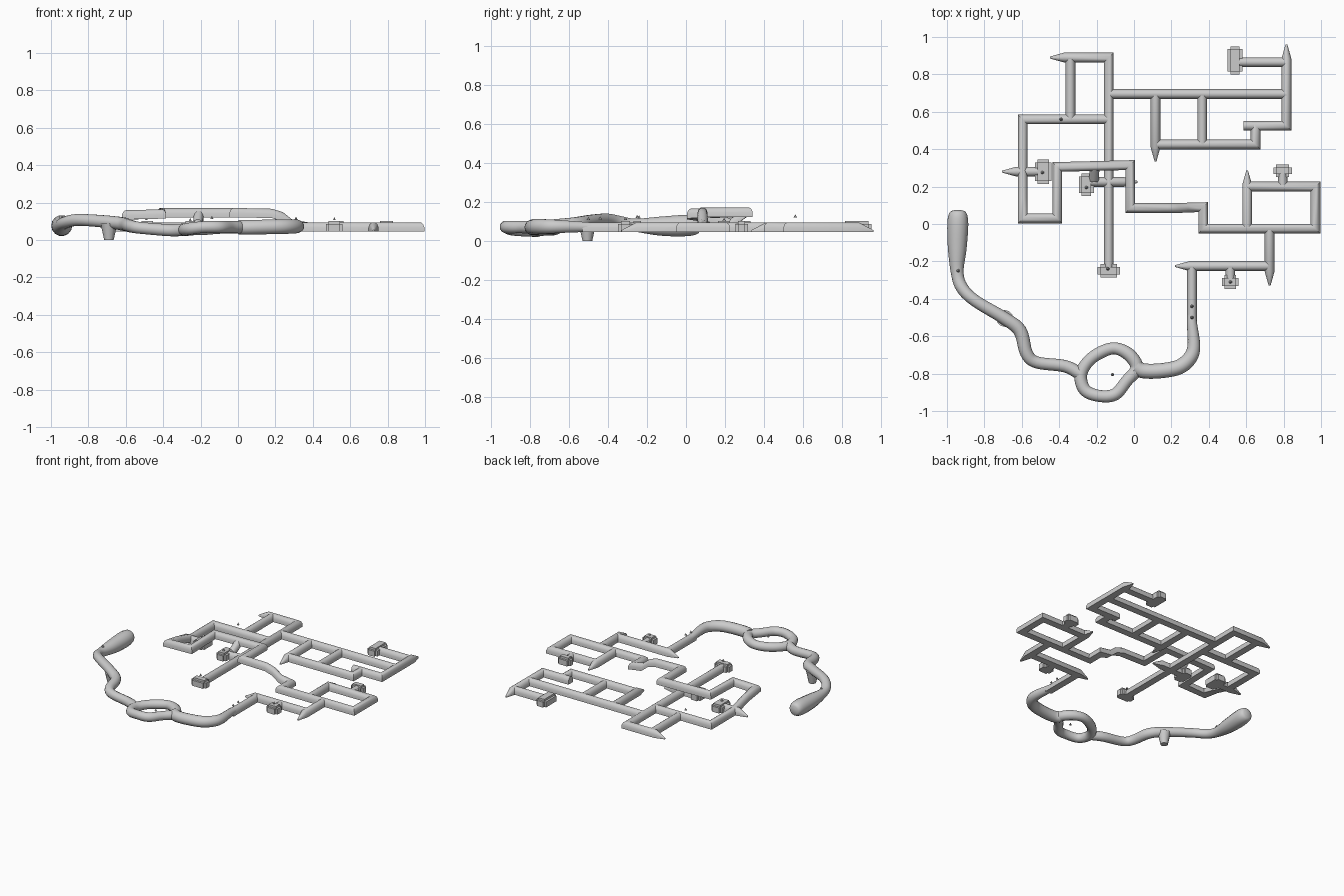
import bpy, bmesh, math
from mathutils import Vector

if "Cube" in bpy.data.objects:
    bpy.data.objects.remove(bpy.data.objects["Cube"], do_unlink=True)

stone = bpy.data.materials.new("light grey stone")
stone.use_nodes = True
GREY = (0.6, 0.6, 0.6, 1)
stone.diffuse_color = GREY
stone.node_tree.nodes["Principled BSDF"].inputs["Base Color"].default_value = GREY

FLOOR, R = 0.045, 0.026
ARCH = [(-1, 0), (-1, 0.9), (-0.75, 1.55), (-0.3, 1.9),
        (0.3, 1.9), (0.75, 1.55), (1, 0.9), (1, 0)]
ROUND = [(math.cos(-a * math.tau / 14), 1 + math.sin(-a * math.tau / 14)) for a in range(14)]


def finish(bm, name, angle=40):
    bmesh.ops.recalc_face_normals(bm, faces=bm.faces)
    mesh = bpy.data.meshes.new(name)
    bm.to_mesh(mesh)
    bm.free()
    mesh.materials.append(stone)
    obj = bpy.data.objects.new(name, mesh)
    bpy.context.collection.objects.link(obj)
    bpy.ops.object.select_all(action='DESELECT')
    obj.select_set(True)
    bpy.context.view_layer.objects.active = obj
    bpy.ops.object.shade_smooth_by_angle(angle=math.radians(angle))
    return obj


def sweep(name, points, profile, closed=False):
    """Sweep an upright profile along (x, y, floor z, half width) points, mitred at corners."""
    bm = bmesh.new()
    rings, n = [], len(points)
    for i, (x, y, z, r) in enumerate(points):
        here = Vector((x, y))
        before = Vector(points[i - 1][:2]) if i or closed else None
        after = Vector(points[(i + 1) % n][:2]) if i < n - 1 or closed else None
        d1 = (here - before).normalized() if before else (after - here).normalized()
        d2 = (after - here).normalized() if after else d1
        d = (d1 + d2).normalized()
        side = Vector((d.y, -d.x)) / max(d.dot(d1), 0.6)
        rings.append([bm.verts.new((x + side.x * r * u, y + side.y * r * u, z + r * v))
                      for u, v in profile])
    m = len(profile)
    for i in range(n if closed else n - 1):
        a, b = rings[i], rings[(i + 1) % n]
        for j in range(m):
            k = (j + 1) % m
            bm.faces.new((a[j], a[k], b[k], b[j]))
    if not closed:
        bm.faces.new(rings[0])
        bm.faces.new(rings[-1])
    return finish(bm, name)


def tunnel(name, *pts, tip=False):
    """Cut tunnel with an arched roof; tip=True tapers the last end to a point."""
    path = [(*p, FLOOR, R) if len(p) == 2 else (*p, R) for p in pts]
    if tip:
        end, prev = Vector(path[-1][:2]), Vector(path[-2][:2])
        neck = end + (prev - end).normalized() * 0.075
        path[-1] = (*neck, FLOOR, R)
        path.append((*end, FLOOR, 0.005))
    return sweep(name, path, ARCH)


def spline(pts, closed=False, steps=5):
    """Smooth the points with a Catmull-Rom curve."""
    n, out = len(pts), []
    for i in range(n if closed else n - 1):
        ids = [i - 1, i, i + 1, i + 2]
        ids = [k % n if closed else min(max(k, 0), n - 1) for k in ids]
        p0, p1, p2, p3 = (Vector(pts[k]) for k in ids)
        for s in range(steps):
            t = s / steps
            out.append(tuple(0.5 * (2 * p1 + (p2 - p0) * t + (2 * p0 - 5 * p1 + 4 * p2 - p3) * t ** 2
                                    + (3 * p1 - p0 - 3 * p2 + p3) * t ** 3)))
    return out if closed else out + [tuple(pts[-1])]


def cave(name, pts, closed=False):
    """Natural cave passage from (x, y, centre z, radius) points."""
    path = [(x, y, z - r, r) for x, y, z, r in spline(pts, closed)]
    return sweep(name, path, ROUND, closed)


def chamber(name, x, y, w, d):
    bm = bmesh.new()
    bmesh.ops.create_cube(bm, size=1)
    for v in bm.verts:
        v.co = (x + v.co.x * w, y + v.co.y * d, FLOOR + (v.co.z + 0.5) * 0.056)
    roof = [e for e in bm.edges if any(v.co.z > 0.07 for v in e.verts)]
    bmesh.ops.bevel(bm, geom=roof, offset=0.015, segments=2, affect='EDGES')
    return finish(bm, name)


# Northern mine
tunnel("main_shaft", (-0.135, -0.25), (-0.135, 0.89), (-0.45, 0.89), tip=True)
tunnel("north_west_link", (-0.34, 0.89), (-0.34, 0.56))
tunnel("east_gallery", (-0.135, 0.695), (0.815, 0.695))
tunnel("gallery_spur", (0.115, 0.695), (0.115, 0.335), tip=True)
tunnel("gallery_link", (0.365, 0.695), (0.365, 0.425))
tunnel("east_loop", (0.115, 0.425), (0.65, 0.425), (0.65, 0.525),
       (0.815, 0.525), (0.815, 0.96), tip=True)
tunnel("loop_stub", (0.66, 0.525), (0.585, 0.525))
tunnel("north_east_branch", (0.815, 0.865), (0.54, 0.865))
tunnel("west_spur", (-0.48, 0.28), (-0.705, 0.28), tip=True)
tunnel("crossing_spur", (-0.255, 0.225), (0.02, 0.225), tip=True)

# Raised passage climbing over the main shaft and down to the east
HIGH = 0.122
tunnel("raised_passage", (-0.135, 0.56), (-0.595, 0.56), (-0.595, 0.3), (-0.595, 0.14, 0.09),
       (-0.595, 0.03, 0.11), (-0.41, 0.03, 0.115), (-0.41, 0.305, HIGH), (-0.02, 0.315, HIGH),
       (-0.02, 0.085, HIGH), (0.18, 0.085, 0.118), (0.24, 0.085, 0.1), (0.29, 0.088, 0.06),
       (0.37, 0.09), (0.37, -0.025), (0.97, -0.025), (0.97, 0.2), (0.605, 0.2))
tunnel("raised_link", (-0.21, 0.31, HIGH), (-0.215, 0.225, 0.06))

# Eastern mine
tunnel("east_spur", (0.605, -0.025), (0.605, 0.285), tip=True)
tunnel("east_chamber_stub", (0.795, 0.2), (0.795, 0.28))
tunnel("south_spur", (0.725, -0.025), (0.725, -0.33), tip=True)
tunnel("south_gallery", (0.725, -0.225), (0.22, -0.225), tip=True)
tunnel("south_chamber_stub", (0.515, -0.225), (0.515, -0.3))
tunnel("cave_entry", (0.31, -0.225), (0.31, -0.53))

# Chambers
for spot, x, y, w, d in [("north_east", 0.54, 0.875, 0.08, 0.15), ("west", -0.485, 0.28, 0.09, 0.13),
                         ("middle", -0.255, 0.21, 0.08, 0.12), ("shaft", -0.135, -0.25, 0.12, 0.07),
                         ("east", 0.795, 0.285, 0.1, 0.065), ("south", 0.515, -0.31, 0.09, 0.075)]:
    chamber(spot + "_chamber", x, y, w, d)

# Natural caves in the south west
cave("winding_cave", [
    (-0.942, 0.075, 0.08, 0.015), (-0.942, 0.06, 0.08, 0.045), (-0.942, 0, 0.078, 0.056),
    (-0.945, -0.13, 0.075, 0.05), (-0.945, -0.26, 0.08, 0.034), (-0.92, -0.34, 0.095, 0.033),
    (-0.85, -0.41, 0.108, 0.032), (-0.7, -0.5, 0.098, 0.034), (-0.61, -0.57, 0.085, 0.036),
    (-0.575, -0.69, 0.075, 0.034), (-0.52, -0.74, 0.065, 0.032), (-0.37, -0.76, 0.053, 0.033),
    (-0.29, -0.8, 0.055, 0.034)])
cave("ring_cave", [
    (-0.285, -0.81, 0.055, 0.034), (-0.245, -0.735, 0.057, 0.032), (-0.175, -0.685, 0.06, 0.033),
    (-0.1, -0.665, 0.065, 0.032), (-0.025, -0.7, 0.068, 0.035), (0.015, -0.77, 0.068, 0.034),
    (-0.04, -0.84, 0.07, 0.032), (-0.1, -0.91, 0.07, 0.033), (-0.18, -0.92, 0.07, 0.032),
    (-0.26, -0.89, 0.06, 0.033)], closed=True)
cave("east_cave", [
    (0.01, -0.765, 0.068, 0.04), (0.05, -0.785, 0.068, 0.04), (0.14, -0.785, 0.07, 0.04),
    (0.24, -0.765, 0.072, 0.04), (0.3, -0.715, 0.073, 0.038), (0.32, -0.65, 0.073, 0.034),
    (0.31, -0.53, 0.071, 0.027), (0.31, -0.48, 0.07, 0.024)])


def cone(name, x, y, z, r1, r2, depth, sides):
    bm = bmesh.new()
    bmesh.ops.create_cone(bm, cap_ends=True, segments=sides, radius1=r1, radius2=r2, depth=depth)
    bmesh.ops.translate(bm, verts=bm.verts, vec=(x, y, z))
    return finish(bm, name)


# Pit hanging below the winding cave
cone("cave_pit", -0.69, -0.505, 0.045, 0.025, 0.045, 0.09, 12)

# Small markers floating above the passages
for x, y, z in [(-0.49, 0.275, 0.115), (-0.255, 0.195, 0.11), (-0.14, -0.24, 0.122),
                (0.515, -0.31, 0.115), (0.31, -0.44, 0.118), (0.31, -0.5, 0.115),
                (-0.94, -0.25, 0.125), (-0.115, -0.805, 0.08), (-0.39, 0.56, 0.128)]:
    cone("marker", x, y, z, 0.009, 0, 0.016, 6)
